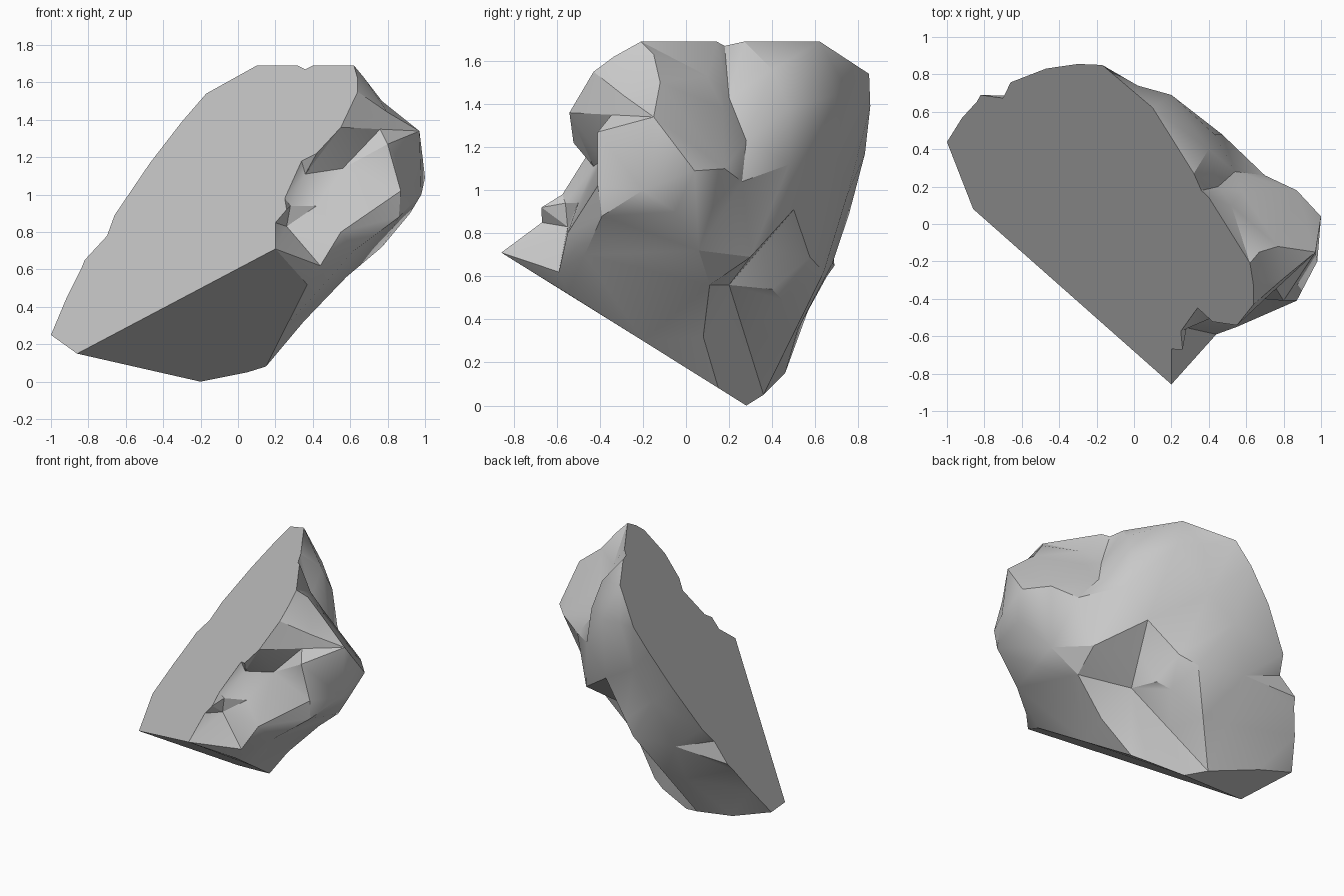
import bpy
import bmesh
import math
from mathutils import Vector

# Remove the default object
default_cube = bpy.data.objects.get("Cube")
if default_cube:
    bpy.data.objects.remove(default_cube, do_unlink=True)


def on_split_face(x, z):
    """Point on the large flat split face, from its x and z."""
    return Vector((x, (0.70 * z - 0.83 * x - 0.777) / 0.52, z))


def on_base_face(x, y):
    """Point on the sloping flat underside, from its x and y."""
    return Vector((x, y, max(0.0, 0.626 * (0.28 - y))))


def with_midpoints(corners, creases):
    """Corner points plus the middle of each named crease between them."""
    points = {name: Vector(co) for name, co in corners.items()}
    middles = [points[a].lerp(points[b], 0.5) for a, b in creases]
    return list(points.values()) + middles


def make_material(name, value):
    material = bpy.data.materials.new(name)
    material.use_nodes = True
    colour = (value, value, value, 1.0)
    material.diffuse_color = colour
    shader = material.node_tree.nodes["Principled BSDF"]
    shader.inputs["Base Color"].default_value = colour
    shader.inputs["Roughness"].default_value = 0.9
    return material


def star_surface(points, centre):
    """Closed faceted surface joining points around an inner centre."""
    surface = bmesh.new()
    place = {}
    for point in points:
        vert = surface.verts.new((point - centre).normalized())
        place[vert] = point
    bmesh.ops.convex_hull(surface, input=list(surface.verts))
    for vert, point in place.items():
        if vert.is_valid:
            vert.co = point
    loose = [v for v in surface.verts if not v.link_faces]
    bmesh.ops.delete(surface, geom=loose, context="VERTS")
    bmesh.ops.recalc_face_normals(surface, faces=list(surface.faces))
    return surface


# Rim of the split face, from the low corner up and around
split_rim = [
    (-1, .25), (-.86, .15), (-.33, .43), (.2, .71), (.2, .85), (.26, .92),
    (.25, .98), (.34, 1.18), (.42, 1.22), (.55, 1.36), (.64, 1.55),
    (.64, 1.62), (.62, 1.69), (.4, 1.69), (.36, 1.67), (.32, 1.69),
    (.1, 1.69), (-.17, 1.54), (-.3, 1.39), (-.47, 1.17), (-.66, .89),
    (-.7, .78), (-.82, .65), (-.84, .6), (-.92, .44),
]

# Remaining corners of the underside
base_rim = [(.37, -.55), (.26, -.2), (.15, .15), (.05, .2), (-.2, .28)]

# Chipped pocket beside the split face
pocket = [
    (.26, -.55, .83), (.28, -.56, .94), (.44, -.59, .62), (.55, -.55, .8),
    (.87, -.41, 1.02), (.8, -.41, 1.27), (.56, -.39, 1.14),
    (.36, -.43, 1.11), (.42, -.5, .94),
]

# Right-hand bulge and the edge of the low slanted face
bulge = [
    (.62, -.47, .7), (.86, -.39, .88), (.98, -.2, 1), (.97, -.15, 1.34),
    (1, .04, 1.09), (.87, .18, 1.1), (.92, -.05, .9), (.77, .06, .72),
    (.35, .08, .32), (.77, -.12, 1.5), (.76, -.345, 1.35),
    (.8, -.29, 1.44), (.67, -.15, 1.63),
]

# Narrow cleft running down from the top edge
cleft = with_midpoints(
    {
        "upper_lip": (.52, .1, 1.53), "lower_lip": (.58, .17, 1.38),
        "floor": (.45, .2, 1.43), "ridge": (.4, .4, 1.56),
        "tip": (.54, .28, 1.23),
    },
    [("ridge", "tip"), ("floor", "tip")],
)

# Spur, hollow and ledge low on the back
lower_back = with_midpoints(
    {
        "spur_top": (.7, .26, 1.04), "spur_tip": (.6, .3, .69),
        "spur_foot": (.58, .11, .56), "hollow": (.19, .2, .56),
        "hollow_top": (.3, .5, .91), "ledge_top": (.09, .575, .69),
        "ledge_edge": (.14, .4, .54), "ledge_foot": (.055, .45, .49),
        "ledge_end": (-.02, .64, .62), "valley_top": (-.39, .68, .66),
        "keel": (-.34, .36, .05), "corner": (-.7, .46, .15),
    },
    [
        ("hollow", "hollow_top"), ("hollow", "spur_tip"), ("hollow", "keel"),
        ("ledge_end", "keel"), ("valley_top", "keel"),
    ],
)

# Broad upper part of the back
upper_back = [
    (.43, .48, 1.38), (.47, .48, 1.12), (.2, .69, 1.44), (.02, .74, 1.48),
    (-.06, .7, 1.15), (-.25, .75, .98),
]

rock_points = [on_split_face(x, z) for x, z in split_rim]
rock_points += [on_base_face(x, y) for x, y in base_rim]
for part in (pocket, bulge, cleft, lower_back, upper_back):
    rock_points += [Vector(point) for point in part]

# Join everything into one boulder and merge the flat areas
boulder = star_surface(rock_points, Vector((0, .05, .8)))
bmesh.ops.dissolve_limit(
    boulder,
    angle_limit=math.radians(1.5),
    verts=list(boulder.verts),
    edges=list(boulder.edges),
)
bmesh.ops.triangulate(boulder, faces=list(boulder.faces))

mesh = bpy.data.meshes.new("split_boulder")
boulder.to_mesh(mesh)
boulder.free()
mesh.materials.append(make_material("stone_grey", 0.59))

rock = bpy.data.objects.new("split_boulder", mesh)
bpy.context.collection.objects.link(rock)

# Soften shallow facets, keep the broken edges sharp
bpy.ops.object.select_all(action="DESELECT")
rock.select_set(True)
bpy.context.view_layer.objects.active = rock
bpy.ops.object.shade_smooth_by_angle(angle=math.radians(30))
